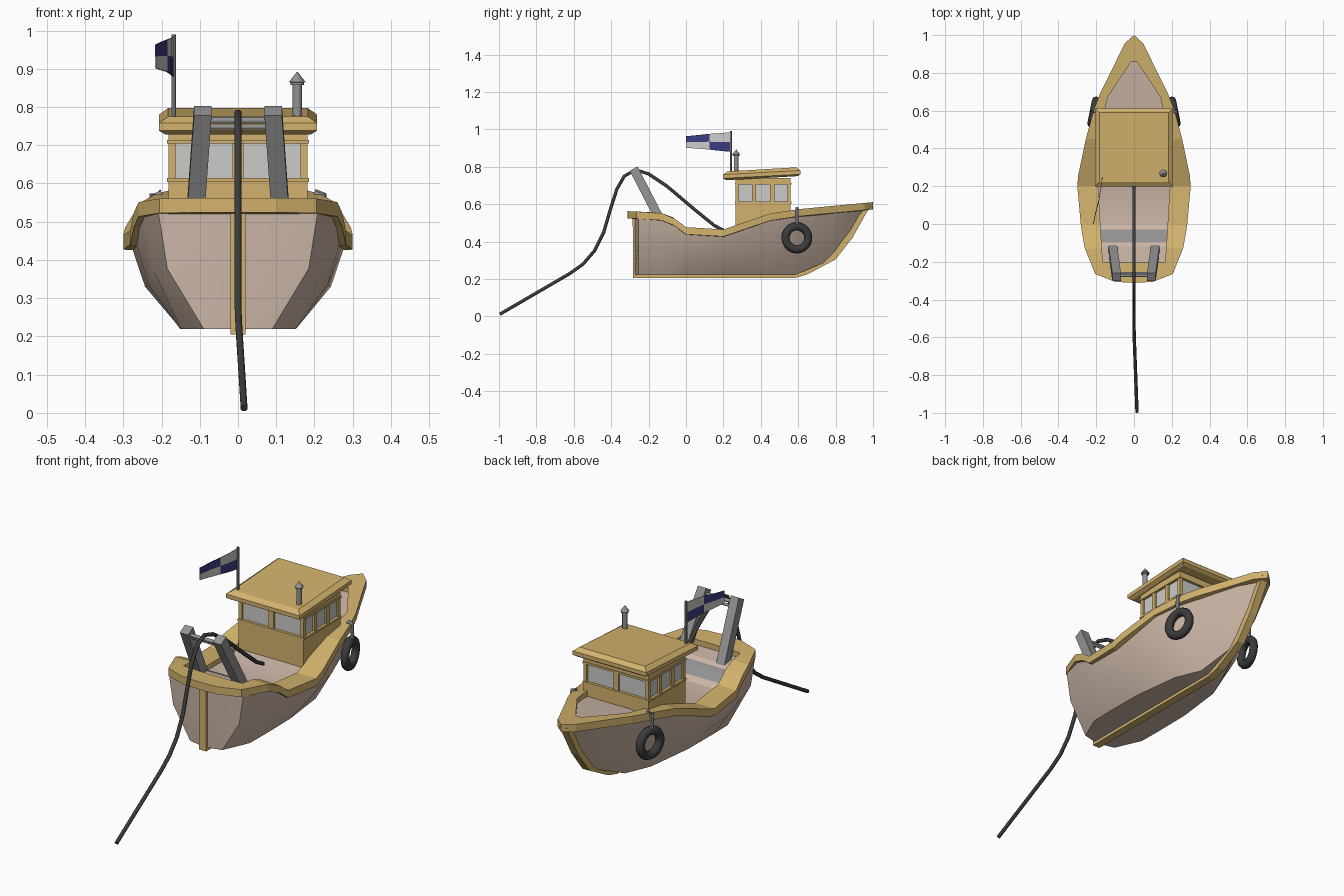
import bpy, bmesh, math
from mathutils import Vector

if "Cube" in bpy.data.objects:
    bpy.data.objects.remove(bpy.data.objects["Cube"])


def material(name, rgb):
    m = bpy.data.materials.new(name)
    m.diffuse_color = (*rgb, 1)
    m.use_nodes = True
    m.node_tree.nodes["Principled BSDF"].inputs["Base Color"].default_value = m.diffuse_color
    return m


YELLOW = material("yellow_trim", (0.65, 0.45, 0.155))
HULL = material("beige_hull", (0.60, 0.47, 0.385))
GREY = material("grey_metal", (0.29, 0.29, 0.29))
GLASS = material("pale_glass", (0.60, 0.60, 0.59))
DARK = material("dark_rubber", (0.045, 0.045, 0.045))
NAVY = material("navy_cloth", (0.045, 0.045, 0.22))


def build(name, verts, faces, mat, smooth=None):
    me = bpy.data.meshes.new(name)
    me.from_pydata([tuple(v) for v in verts], [], faces)
    bm = bmesh.new()
    bm.from_mesh(me)
    bmesh.ops.remove_doubles(bm, verts=bm.verts, dist=0.0004)
    bmesh.ops.dissolve_degenerate(bm, edges=bm.edges, dist=0.0001)
    bmesh.ops.recalc_face_normals(bm, faces=bm.faces)
    bm.to_mesh(me)
    bm.free()
    me.materials.append(mat)
    ob = bpy.data.objects.new(name, me)
    bpy.context.collection.objects.link(ob)
    if smooth:
        bpy.ops.object.select_all(action='DESELECT')
        ob.select_set(True)
        bpy.context.view_layer.objects.active = ob
        bpy.ops.object.shade_smooth_by_angle(angle=math.radians(smooth))
    return ob


def loft(name, rings, mat, closed_ring=True, loop=False, caps=False, smooth=None):
    n, k = len(rings[0]), len(rings)
    verts = [p for r in rings for p in r]
    faces = []
    for i in range(k if loop else k - 1):
        j = (i + 1) % k
        for a in range(n if closed_ring else n - 1):
            b = (a + 1) % n
            faces.append((i * n + a, i * n + b, j * n + b, j * n + a))
    if caps:
        faces += [tuple(range(n)), tuple(range((k - 1) * n, k * n))]
    return build(name, verts, faces, mat, smooth)


def box(name, x0, x1, y0, y1, z0, z1, mat):
    rect = [(x0, y0), (x1, y0), (x1, y1), (x0, y1)]
    return loft(name, [[(x, y, z) for x, y in rect] for z in (z0, z1)], mat, caps=True)


def lathe(name, x, y, profile, mat, n=12):
    rings = [[(x + r * math.cos(2 * math.pi * i / n), y + r * math.sin(2 * math.pi * i / n), z)
              for i in range(n)] for r, z in profile]
    return loft(name, rings, mat, caps=True, smooth=40)


def tube(name, pts, r, mat, n=8, smooth=50):
    pts = [Vector(p) for p in pts]
    rings = []
    for i, p in enumerate(pts):
        t = (pts[min(i + 1, len(pts) - 1)] - pts[max(i - 1, 0)]).normalized()
        u = t.cross(Vector((1, 0, 0)) if abs(t.x) < 0.9 else Vector((0, 0, 1))).normalized()
        v = t.cross(u)
        rings.append([p + r * (math.cos(2 * math.pi * (a + .5) / n) * u
                               + math.sin(2 * math.pi * (a + .5) / n) * v) for a in range(n)])
    return loft(name, rings, mat, caps=True, smooth=smooth)


SHEER = [(-.32, .563), (-.14, .555), (-.07, .53), (0, .477), (.2, .465),
         (.45, .55), (.6, .573), (1.01, .612)]


def sheer(y):
    for (a, za), (b, zb) in zip(SHEER, SHEER[1:]):
        if y <= b:
            return za + (zb - za) * (y - a) / (b - a)
    return SHEER[-1][1]


# Hull: stations of y, bottom / middle / top half widths, bottom height
stations = [(-.275, 0, 0, 0, .22), (-.255, .09, .185, .21, .22), (-.12, .15, .22, .25, .22),
            (0, .152, .235, .268, .22), (.2, .15, .243, .28, .22), (.45, .12, .21, .245, .22),
            (.58, .065, .165, .205, .22), (.79, .004, .07, .115, .31),
            (.88, .003, .035, .075, .42), (.967, .002, .005, .012, .58)]
rings = []
for y, b, m, t, zb in stations:
    zt = sheer(y) - .025
    zm = zb + .5 * (zt - zb)
    half = [(t, zt), (m, zm), (b, zb)]
    rings.append([(-x, y, z) for x, z in half] + [(x, y, z) for x, z in reversed(half)])
loft("hull", rings, HULL, closed_ring=True, smooth=25)

# Rail around the deck: outer x, y and inner x, y for one side, mirrored
rail = [(0, -.312, 0, -.205), (.1, -.306, .09, -.205), (.205, -.265, .165, -.2),
        (.26, -.13, .17, -.13), (.273, -.06, .174, -.07), (.282, 0, .178, 0), (.3, .2, .19, .2),
        (.295, .26, .187, .26), (.255, .45, .17, .45), (.215, .6, .155, .6), (.18, .69, .14, .67),
        (.125, .8, .062, .79), (.05, .955, .015, .86), (0, 1.0, 0, .86)]
sides = [(1, p) for p in rail] + [(-1, p) for p in reversed(rail[1:-1])]
loft("deck_rail", [[(s * ox, oy, sheer(oy) - .038), (s * ox, oy, sheer(oy)),
                    (s * ix, iy, sheer(iy)), (s * ix, iy, sheer(iy) - .045)]
                   for s, (ox, oy, ix, iy) in sides], YELLOW, loop=True)

# Deck follows the rail just below its top
loft("deck", [[(-x, y, sheer(y) - .03), (x, y, sheer(y) - .03)] for _, _, x, y in rail],
     GREY, closed_ring=False)

# Keel band along transom, bottom and stem
outer = [(-.285, .53), (-.283, .205), (.58, .205), (.65, .225), (.8, .305), (.89, .42), (.985, .59)]
inner = [(-.25, .53), (-.25, .235), (.57, .235), (.63, .25), (.775, .33), (.86, .435), (.95, .59)]
loft("keel_band", [[(-.02, *o), (.02, *o), (.02, *i), (-.02, *i)] for o, i in zip(outer, inner)],
     YELLOW, caps=True)

# Cabin: lower wall, header, corner and middle posts around a recessed glass core
X, Y0, Y1 = .182, .265, .56
box("cabin_wall", -X, X, Y0, Y1, .43, .612, YELLOW)
box("cabin_header", -X, X, Y0, Y1, .706, .74, YELLOW)
box("cabin_glass", -X + .01, X - .01, Y0 + .01, Y1 - .01, .605, .71, GLASS)
for s in (-1, 1):
    for y0, y1 in ((Y0, .283), (.352, .374), (.450, .472), (.542, Y1)):
        xa, xb = sorted((s * X, s * (X - .018)))
        box("side_window_post", xa, xb, y0, y1, .61, .708, YELLOW)
for y0, y1 in ((Y0, Y0 + .018), (Y1 - .018, Y1)):
    box("centre_window_post", -.014, .014, y0, y1, .61, .708, YELLOW)
for z0, z1 in ((.604, .614), (.704, .714)):
    box("window_ledge", -X - .004, X + .004, Y0 - .004, Y1 + .004, z0, z1, YELLOW)

# Roof: bevelled slab rising slightly to the bow
roof = []
for hx, y0, y1, z in ((.19, .215, .598, .728), (.207, .198, .612, .738),
                      (.207, .198, .612, .758), (.183, .222, .59, .775)):
    lift = .022
    roof.append([(-hx, y0, z), (hx, y0, z), (hx, y1, z + lift), (-hx, y1, z + lift)])
loft("cabin_roof", roof, YELLOW, caps=True)

# Exhaust pipe with conical cap
lathe("exhaust_pipe", .155, .268, [(.012, .765), (.012, .858), (.018, .858), (.018, .864),
                                   (.021, .866), (.001, .892)], GREY)

# Flag pole and chequered flag
lathe("flag_pole", -.168, .24, [(.006, .75), (.006, .99)], GREY, 8)
cols = [(-.17, .238, .88, .984), (-.175, .185, .885, .98), (-.186, .125, .892, .976),
        (-.203, .06, .897, .969), (-.215, 0, .902, .963)]
verts = [(x, y, z) for x, y, a, b in cols for z in (a, (a + b) / 2, b)]
faces = [(3 * i + k, 3 * i + k + 3, 3 * i + k + 4, 3 * i + k + 1) for i in range(4) for k in (0, 1)]
flag = build("flag", verts, faces, GLASS)
flag.data.materials.append(NAVY)
for f in flag.data.polygons:
    f.material_index = int((f.center.y > .125) == (f.center.z < .932))
solid = flag.modifiers.new("thickness", 'SOLIDIFY')
solid.thickness = .004
solid.offset = 0

# Stern frame: two leaning legs and cross bars
for s in (-1, 1):
    leg = []
    for x, y, z in ((.113, -.13, .50), (.092, -.28, .79)):
        leg.append([(s * (x + a * .023), y + b * .021, z + b * .012)
                    for a, b in ((-1, -1), (1, -1), (1, 1), (-1, 1))])
    loft("stern_frame_leg", leg, GREY, caps=True)
tube("stern_frame_bar", [(-.08, -.272, .765), (.08, -.272, .765)], .009, GREY)
tube("stern_frame_lower_bar", [(-.08, -.26, .748), (.08, -.26, .748)], .007, GREY)

# Tow rope over the frame and down astern
tube("tow_rope", [(.016, -.995, .012), (.002, -.62, .23), (0, -.55, .28), (0, -.49, .35),
                  (0, -.44, .45), (0, -.405, .57), (0, -.37, .68), (0, -.33, .75),
                  (0, -.27, .784), (0, -.2, .762), (0, -.1, .695), (0, .05, .568),
                  (0, .15, .487), (0, .2, .46)], .0095, DARK)

# Tyre fenders hung from straps on both sides
for s in (-1, 1):
    ang = .2
    n, m = 20, 8
    tyre = []
    for i in range(n):
        u = 2 * math.pi * i / n
        ring = []
        for k in range(m):
            v = 2 * math.pi * k / m
            r, d = .062 + .022 * math.cos(v), .021 * math.sin(v)
            a = r * math.cos(u)
            ring.append((s * (.214 + d * math.cos(ang) - a * math.sin(ang)),
                         .593 + a * math.cos(ang) + d * math.sin(ang), .42 + r * math.sin(u)))
        tyre.append(ring)
    loft("tyre_fender", tyre, DARK, loop=True, smooth=50)
    tube("fender_strap", [(s * .2, .593, .576), (s * .222, .593, .57), (s * .225, .593, .52),
                          (s * .218, .593, .465)], .010, GREY, 6)
